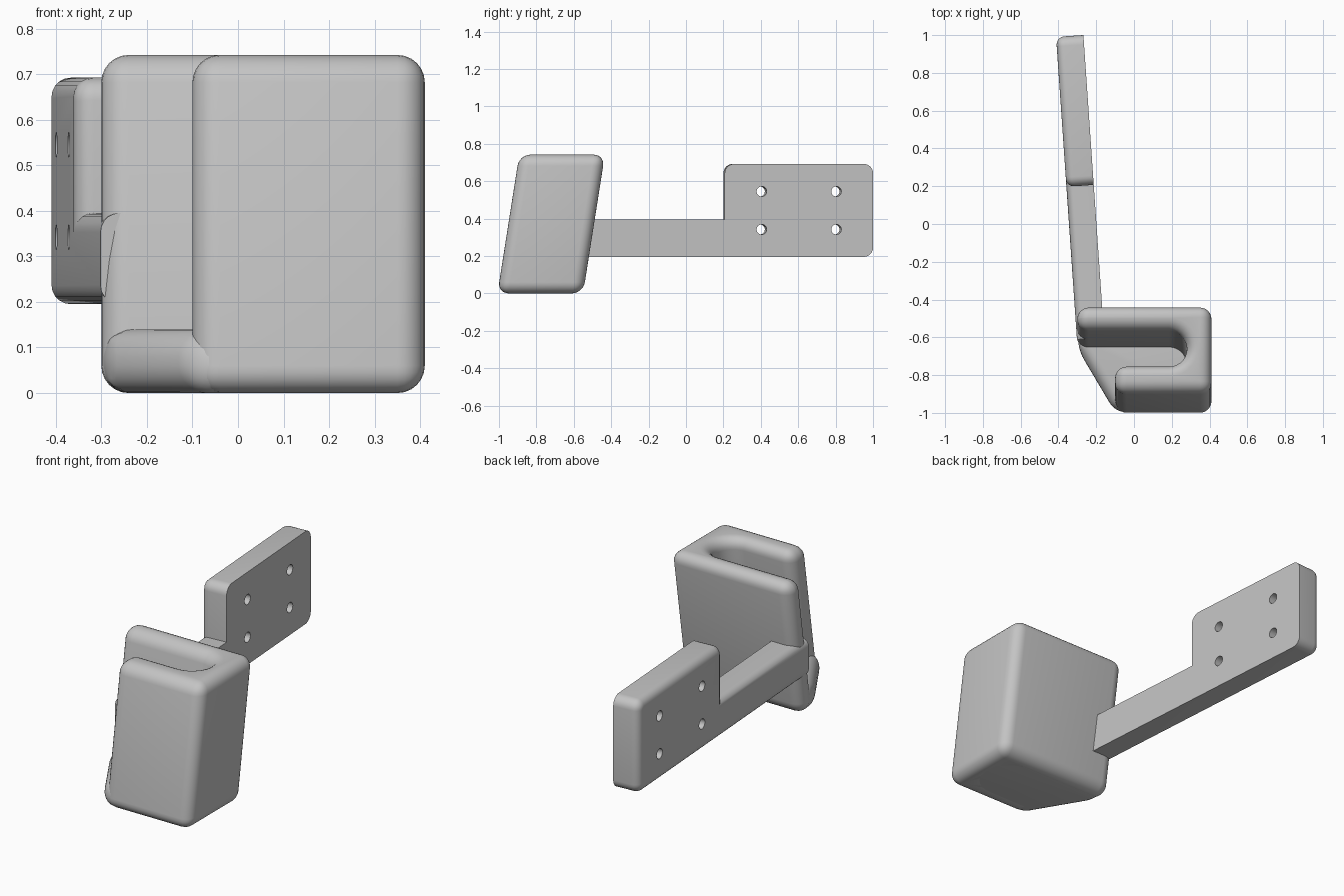
import bpy, bmesh, math
from mathutils import Matrix, Vector

cube = bpy.data.objects.get("Cube")
if cube:
    bpy.data.objects.remove(cube)

grey = bpy.data.materials.new("plain_grey")
grey.use_nodes = True
grey.diffuse_color = (0.55, 0.55, 0.55, 1)
grey.node_tree.nodes["Principled BSDF"].inputs["Base Color"].default_value = grey.diffuse_color


def prism(points, direction):
    """Extrude a closed outline along a direction."""
    bm = bmesh.new()
    face = bm.faces.new([bm.verts.new(p) for p in points])
    new = bmesh.ops.extrude_face_region(bm, geom=[face], use_keep_orig=True)["geom"]
    bmesh.ops.translate(bm, vec=direction, verts=[v for v in new if isinstance(v, bmesh.types.BMVert)])
    bmesh.ops.recalc_face_normals(bm, faces=bm.faces)
    return bm


def round_edges(bm, edges, radius, segments=6):
    bmesh.ops.bevel(bm, geom=edges, offset=radius, offset_type='OFFSET', segments=segments,
                    profile=0.5, affect='EDGES', clamp_overlap=False)


def sharp_edges(bm):
    return [e for e in bm.edges if e.calc_face_angle(0) > math.radians(30)]


def make_object(name, bm):
    mesh = bpy.data.meshes.new(name)
    bm.to_mesh(mesh)
    bm.free()
    mesh.materials.append(grey)
    obj = bpy.data.objects.new(name, mesh)
    bpy.context.collection.objects.link(obj)
    return obj


def activate(obj):
    bpy.ops.object.select_all(action='DESELECT')
    obj.select_set(True)
    bpy.context.view_layer.objects.active = obj


def smooth(obj):
    activate(obj)
    bpy.ops.object.shade_smooth_by_angle(angle=math.radians(32))


# Cradle dimensions at ground level, before the backward lean
LEFT, LIP, RIGHT = -0.30, -0.10, 0.41
BACK, FRONT = -0.55, -1.008
SLOT_Y, SLOT_R, SLOT_X = -0.768, 0.095, 0.185
HEIGHT, FLOOR, FILLET = 0.742, 0.14, 0.06
lean = Matrix.Identity(4)
lean[1][2] = 0.157

# Cradle wall: U-shaped outline, open on one side
outline = [(LIP, FRONT), (RIGHT, FRONT), (RIGHT, BACK), (LEFT, BACK), (LEFT, SLOT_Y + SLOT_R)]
steps = 14
for i in range(steps + 1):
    a = math.pi / 2 - math.pi * i / steps
    outline.append((SLOT_X + SLOT_R * math.cos(a), SLOT_Y + SLOT_R * math.sin(a)))
outline.append((LIP, SLOT_Y - SLOT_R))
bm = prism([(x, y, 0) for x, y in outline], (0, 0, HEIGHT))
round_edges(bm, sharp_edges(bm), FILLET)
bm.transform(lean)
smooth(make_object("cradle_wall", bm))

# Cradle floor: slab with a slanted open side
GAP = 0.003
slab = [(LIP, FRONT + GAP), (RIGHT - GAP, FRONT + GAP), (RIGHT - GAP, BACK - GAP),
        (LEFT + GAP, BACK - GAP), (LEFT + GAP, SLOT_Y + SLOT_R)]
bm = prism([(x, y, 0) for x, y in slab], (0, 0, FLOOR))
round_edges(bm, sharp_edges(bm), FILLET)
bm.transform(lean)
smooth(make_object("cradle_floor", bm))

# Mounting arm: bar stepping up to a plate, swung slightly outward
LENGTH, STEP, THICK = 1.605, 0.81, 0.145
LOW, BAR_TOP, PLATE_TOP = 0.195, 0.395, 0.692
place = Matrix.Translation((-0.302, -0.611, 0)) @ Matrix.Rotation(math.radians(3.95), 4, 'Z')
side = [(0, LOW), (LENGTH, LOW), (LENGTH, PLATE_TOP), (STEP, PLATE_TOP), (STEP, BAR_TOP), (0, BAR_TOP)]
bm = prism([(0, y, z) for y, z in side], (THICK, 0, 0))
corners = [Vector(c) for c in side[1:4]]
across = [e for e in bm.edges if abs(e.verts[0].co.x - e.verts[1].co.x) > 0.1
          and any((e.verts[0].co.yz - c).length < 0.001 for c in corners)]
round_edges(bm, across, 0.05)
rim = [e for e in bm.edges if all(abs(v.co.x) < 0.001 for v in e.verts)
       and max(v.co.y for v in e.verts) > 0.001]
round_edges(bm, rim, 0.042, 5)
bm.transform(place)
arm = make_object("mounting_arm", bm)

# Screw holes through the plate
bm = bmesh.new()
for y in (1.008, 1.408):
    for z in (0.342, 0.545):
        spot = Matrix.Translation((THICK / 2, y, z)) @ Matrix.Rotation(math.pi / 2, 4, 'Y')
        bmesh.ops.create_cone(bm, cap_ends=True, segments=24, radius1=0.027, radius2=0.027,
                              depth=0.4, matrix=place @ spot)
cutter = make_object("screw_hole_cutter", bm)
cutter.hide_render = True
cut = arm.modifiers.new("screw_holes", 'BOOLEAN')
cut.operation = 'DIFFERENCE'
cut.solver = 'EXACT'
cut.object = cutter
activate(arm)
bpy.ops.object.modifier_apply(modifier=cut.name)
bpy.data.objects.remove(cutter)
smooth(arm)
